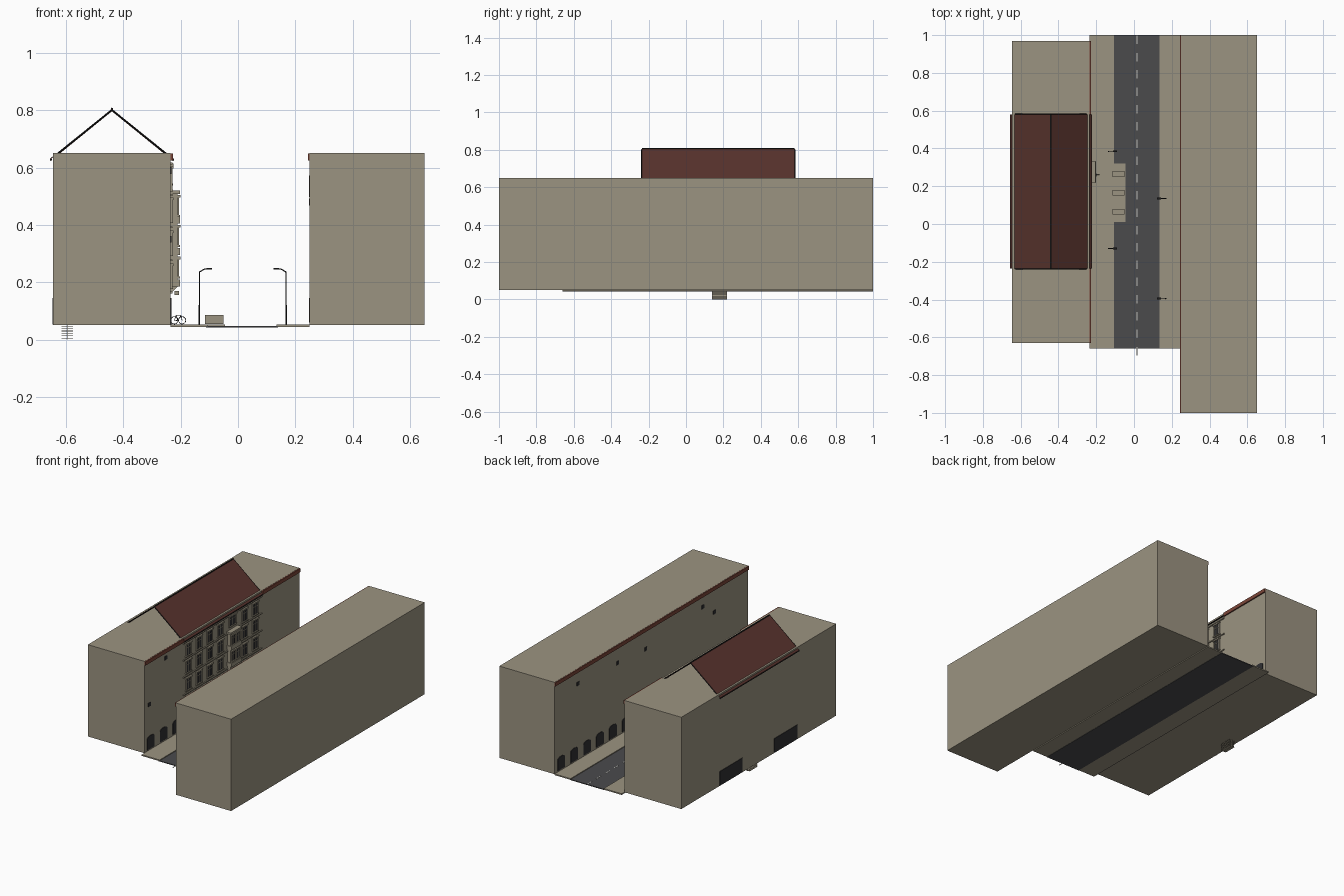
import bpy, bmesh, math
from mathutils import Vector, Matrix

cube = bpy.data.objects.get("Cube")
if cube:
    bpy.data.objects.remove(cube, do_unlink=True)


def material(name, rgb):
    m = bpy.data.materials.new(name)
    m.use_nodes = True
    m.diffuse_color = (*rgb, 1)
    m.node_tree.nodes["Principled BSDF"].inputs["Base Color"].default_value = (*rgb, 1)
    return m


STONE = material("warm_stone", (.33, .295, .22))
ROAD = material("asphalt", (.07, .07, .073))
ROOF = material("dark_red_roof", (.10, .034, .027))
EAVE = material("red_eave", (.2, .06, .04))
GLASS = material("dark_glass", (.03, .03, .033))
METAL = material("black_metal", (.012, .012, .012))
PAINT = material("road_paint", (.55, .55, .52))


class Part:
    """Collects simple solids into one named mesh."""
    def __init__(self, name, mat):
        self.name, self.mat, self.bm = name, mat, bmesh.new()

    def box(self, x, y, z):
        spans = (x, y, z)
        mid = Vector([(a + b) / 2 for a, b in spans])
        size = Matrix.Diagonal([b - a for a, b in spans] + [1])
        bmesh.ops.create_cube(self.bm, size=1, matrix=Matrix.Translation(mid) @ size)
        return self

    def prism(self, points, move):
        base = self.bm.faces.new([self.bm.verts.new(p) for p in points])
        out = bmesh.ops.extrude_face_region(self.bm, geom=[base])["geom"]
        bmesh.ops.translate(self.bm, vec=move,
                            verts=[v for v in out if isinstance(v, bmesh.types.BMVert)])
        return self

    def rod(self, a, b, r, sides=6):
        a, b = Vector(a), Vector(b)
        turn = (b - a).to_track_quat('Z', 'Y').to_matrix().to_4x4()
        bmesh.ops.create_cone(self.bm, segments=sides, radius1=r, radius2=r, cap_ends=True,
                              depth=(b - a).length,
                              matrix=Matrix.Translation((a + b) / 2) @ turn)
        return self

    def done(self):
        bmesh.ops.recalc_face_normals(self.bm, faces=self.bm.faces)
        me = bpy.data.meshes.new(self.name)
        self.bm.to_mesh(me)
        self.bm.free()
        me.materials.append(self.mat)
        ob = bpy.data.objects.new(self.name, me)
        bpy.context.collection.objects.link(ob)
        return ob


def arch(part, x, y, width, z0, z1, depth):
    r = width / 2
    rim = [(x, y + r * math.cos(t * math.pi / 8), z1 - .015 + .015 * math.sin(t * math.pi / 8))
           for t in range(9)]
    part.prism([(x, y - r, z0), (x, y + r, z0)] + rim, (depth, 0, 0))


BASE, TOP = .05, .65
FACE, BACK = -.235, -.645        # front and rear planes of the left row
Y0, Y1 = -.235, .58              # extent of the central house

# Building masses
for name, ys in (("front_neighbour", (-.63, Y0)), ("central_house", (Y0, Y1)),
                 ("rear_neighbour", (Y1, .97))):
    Part(name, STONE).box((BACK, FACE), ys, (BASE, TOP)).done()
row = Part("opposite_row", STONE)
for ys in ((-1, -.6), (-.6, -.2), (-.2, .2), (.2, .6), (.6, 1)):
    row.box((.25, .65), ys, (BASE, TOP))
row.done()

# Open gable roof with ridge cap and edge trims
slopes = Part("roof_slopes", ROOF)
trim = Part("roof_edge_trim", METAL)
for s in (-1, 1):
    eave, ridge = -.44 + s * .19, -.44
    slopes.prism([(ridge, Y0, .805), (eave, Y0, .65), (eave - s * .01, Y0, .65), (ridge, Y0, .796)],
                 (0, Y1 - Y0, 0))
    slopes.prism([(eave, Y0, .652), (-.44 + s * .215, Y0, .632), (-.44 + s * .215, Y0, .628),
                  (eave, Y0, .646)], (0, Y1 - Y0, 0))
    for y in (Y0 - .002, Y1 + .002):
        trim.rod((ridge, y, .801), (eave, y, .648), .003, 4)
    trim.rod((-.44 + s * .213, Y0, .627), (-.44 + s * .213, Y1, .627), .004)
trim.rod((-.44, Y0, .805), (-.44, Y1, .805), .004)
slopes.done()
trim.done()

# Red eaves on the plainer facades
eaves = Part("eave_strips", EAVE)
eaves.box((FACE, FACE + .008), (-.63, Y0), (.625, .649))
eaves.box((FACE, FACE + .008), (Y1, .97), (.625, .649))
eaves.box((.244, .25), (-1, 1), (.625, .649))
eaves.done()

# Arched ground-floor openings and small wall vents
shops = Part("arched_openings", GLASS)
for i in range(15):
    arch(shops, .25, -.933 + i * .1333, .075, .06, .145, -.003)
for mid in (-.435, .775):
    for k in (-1, 0, 1):
        arch(shops, FACE, mid + k * .133, .075, .06, .145, .003)
for y, z in ((.76, .55), (.35, .53), (.06, .51), (-.53, .56), (-.65, .48)):
    shops.box((.247, .25), (y - .012, y + .012), (z - .012, z + .012))
for y, z in ((-.41, .59), (-.58, .35)):
    shops.box((FACE, FACE + .003), (y - .012, y + .012), (z - .012, z + .012))
shops.done()

# Decorated facade windows
frames = Part("window_surrounds", STONE)
panes = Part("window_panes", GLASS)
bars = Part("window_bars", STONE)


def window(x, y, z, w, h):
    panes.box((x, x + .003), (y - w, y + w), (z - h, z + h))
    for s in (-1, 1):
        frames.box((x, x + .006), (y + s * (w + .003) - .003, y + s * (w + .003) + .003),
                   (z - h, z + h))
    frames.box((x, x + .009), (y - w - .009, y + w + .009), (z - h - .007, z - h))
    frames.box((x, x + .01), (y - w - .01, y + w + .01), (z + h, z + h + .009))
    bars.box((x, x + .005), (y - .0015, y + .0015), (z - h, z + h))
    bars.box((x, x + .005), (y - w, y + w), (z + h * .35, z + h * .35 + .003))


columns = (-.18, -.07, .04, .15, .40, .51)
for y in columns:
    for z in (.22, .335, .45, .56):
        window(FACE, y, z, .022, .036)
    arch(panes, FACE, y, .06, .06, .145, .003)
window(FACE, .275, .575, .03, .03)
arch(panes, FACE, .275, .05, .053, .145, .003)
for z in (.165, .278, .393, .505, .615):
    frames.box((FACE, FACE + .006), (Y0, Y1), (z - .004, z + .002))

# Projecting bay with its parapets
bay = Part("bay", STONE).box((FACE, -.211), (.225, .325), (.185, .51))
bay.box((FACE, -.203), (.217, .333), (.508, .52))
for z in (.185, .295, .405):
    bay.box((FACE, -.202), (.22, .33), (z, z + .025))
for y in (.235, .305):
    bay.prism([(FACE, y, .185), (-.21, y, .185), (FACE, y, .16)], (0, .01, 0))
bay.box((-.222, -.206), (.25, .3), (.155, .17))
bay.done()
for z in (.25, .36, .465):
    for y in (.252, .298):
        window(-.211, y, z, .014, .03)
for p in (frames, panes, bars):
    p.done()

# Rear garage openings
garage = Part("rear_garage_openings", GLASS)
for ys in ((.34, .575), (-.228, .01)):
    garage.box((BACK - .003, BACK), ys, (.052, .145))
garage.done()

# Basement stair hanging below the house
stair = Part("basement_stair", STONE)
for i in range(8):
    stair.box((-.615, -.575), (.14, .22), (.002 + i * .006, .0035 + i * .006))
stair.box((-.596, -.594), (.14, .22), (0, BASE))
stair.done()

# Street
Part("road", ROAD).box((-.112, .14), (-.66, 1), (.042, .047)).done()
walk = Part("pavements", STONE)
walk.box((-.235, -.105), (-.66, 1), (.044, .052))
walk.box((.135, .25), (-.66, 1), (.044, .052))
walk.prism([(-.106, .01, .0465), (-.045, .01, .0465), (-.045, .32, .0465), (-.106, .32, .0465)],
           (0, 0, .0055))
walk.done()
dashes = Part("lane_dashes", PAINT)
for i in range(19):
    y = -.695 + i * .0915
    dashes.box((.0125, .0175), (y, y + .045), (.0465, .0478))
dashes.done()

# Street lamps
lamps = Part("street_lamps", METAL)
for x, y, s in ((-.135, .385, 1), (-.135, -.13, 1), (.168, .135, -1), (.168, -.395, -1)):
    lamps.rod((x, y, .05), (x, y, .12), .0035)
    lamps.rod((x, y, .12), (x, y, .235), .002)
    lamps.rod((x, y, .235), (x + s * .018, y, .246), .002)
    lamps.rod((x + s * .018, y, .246), (x + s * .03, y, .247), .002)
    lamps.box(sorted((x + s * .025, x + s * .045)), (y - .005, y + .005), (.244, .249))
lamps.done()

# Planters on the widened pavement
planters = Part("planters", STONE)
for y in (.05, .15, .25):
    planters.box((-.115, -.05), (y, y + .03), (.054, .085))
planters.done()

# Parked bicycle
bike = Part("bicycle", METAL)
hubs = [Vector((x, .26, .067)) for x in (-.222, -.195)]
for hub in hubs:
    ring = [hub + Vector((math.cos(a * math.pi / 6), 0, math.sin(a * math.pi / 6))) * .013
            for a in range(12)]
    for a in range(12):
        bike.rod(ring[a - 1], ring[a], .0012, 4)
seat, head, crank = (-.216, .26, .084), (-.199, .26, .084), (-.21, .26, .066)
for a, b in ((hubs[0], seat), (seat, head), (head, hubs[1]), (crank, seat), (crank, head),
             (crank, hubs[0])):
    bike.rod(a, b, .001, 4)
bike.rod((-.199, .252, .087), (-.199, .268, .087), .001, 4)
bike.done()
